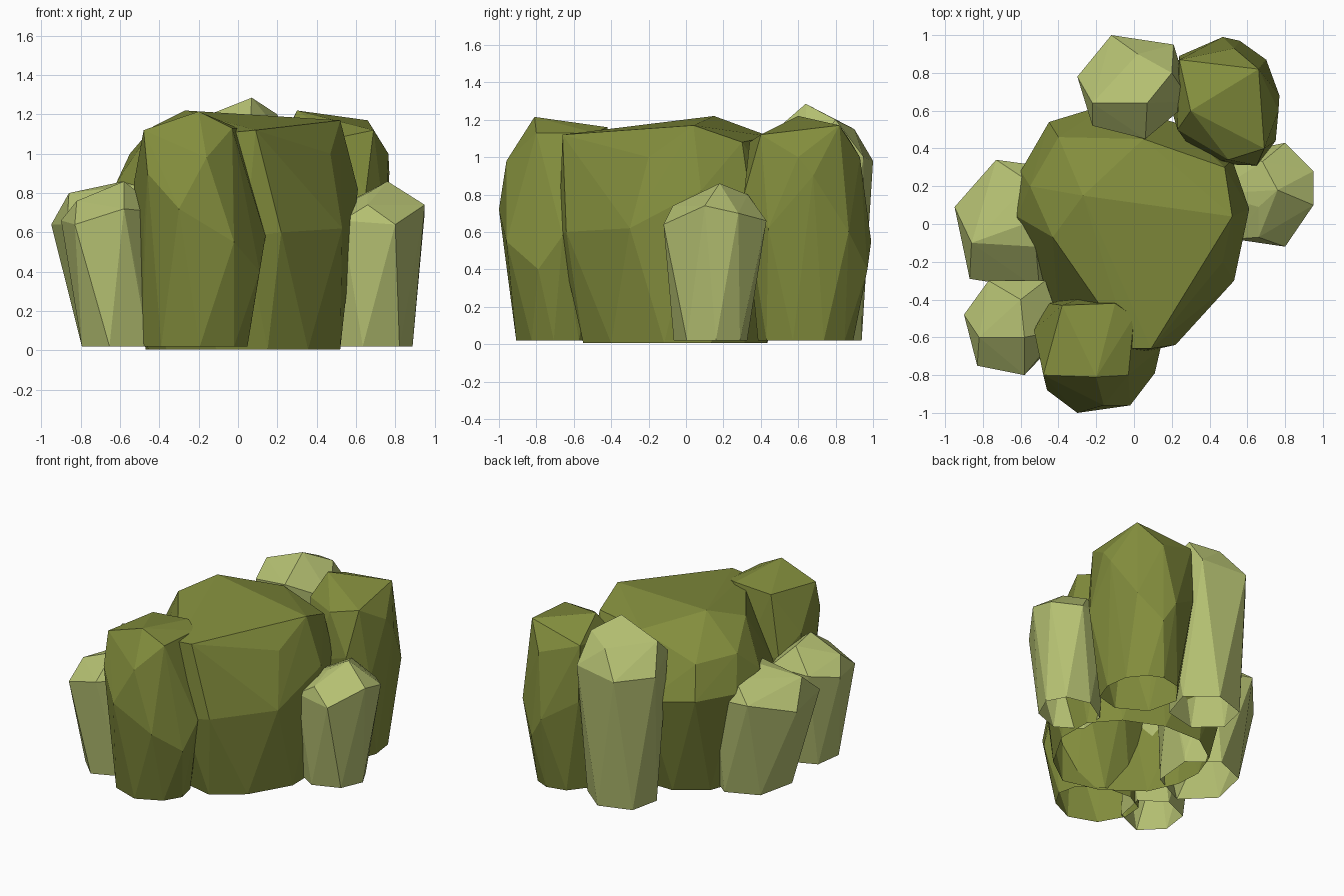
import bpy, bmesh, math


def material(name, rgb):
    m = bpy.data.materials.new(name)
    m.diffuse_color = (*rgb, 1)
    return m


DARK = material("dark olive", (0.226, 0.268, 0.046))
LIGHT = material("pale olive", (0.462, 0.530, 0.168))


def lump(name, mat, outline, top, base, z0=0.02, band=0.0):
    """Faceted shrub, open below: widest outline (x, y, z), crown points, and a
    foot staggered by half a side, base = (centre x, y, scale x, y)."""
    cx, cy, sx, sy = base
    n = len(outline)
    ox = sum(p[0] for p in outline) / n
    oy = sum(p[1] for p in outline) / n
    grow = 1 / math.cos(math.pi / n)
    pts = list(outline) + list(top)
    for (x, y, _), (u, v, _) in zip(outline, outline[1:] + outline[:1]):
        fx = cx + ((x + u) / 2 - ox) * sx * grow
        fy = cy + ((y + v) / 2 - oy) * sy * grow
        pts += [(fx, fy, h) for h in {z0, z0 + band}]
    bm = bmesh.new()
    for p in pts:
        bm.verts.new(p)
    res = bmesh.ops.convex_hull(bm, input=bm.verts)
    junk = {g for g in res["geom_interior"] + res["geom_unused"]
            if isinstance(g, bmesh.types.BMVert)}
    bmesh.ops.delete(bm, geom=list(junk), context='VERTS')
    bmesh.ops.recalc_face_normals(bm, faces=bm.faces)
    # open underside
    floor = [f for f in bm.faces if all(v.co.z < z0 + 0.001 for v in f.verts)]
    bmesh.ops.delete(bm, geom=floor, context='FACES')
    me = bpy.data.meshes.new(name)
    bm.to_mesh(me)
    bm.free()
    me.materials.append(mat)
    ob = bpy.data.objects.new(name, me)
    bpy.context.collection.objects.link(ob)
    return ob


# large central shrub
lump("main_bush", DARK,
     [(-0.60, 0.28, 0.75), (-0.45, 0.54, 0.75), (-0.12, 0.64, 0.7),
      (0.24, 0.53, 0.75), (0.52, 0.34, 0.8), (0.61, 0.08, 0.82),
      (0.53, -0.30, 0.62), (0.22, -0.64, 0.6), (0.04, -0.68, 0.58),
      (-0.40, -0.48, 0.6), (-0.57, -0.20, 0.6), (-0.62, 0.04, 0.85)],
     [(0.52, 0.04, 1.17), (0.47, -0.2, 1.0), (0.09, -0.66, 1.12),
      (-0.02, -0.66, 1.11), (-0.43, -0.07, 1.14), (-0.27, 0.15, 1.22),
      (-0.40, 0.46, 0.98), (0.05, 0.45, 1.11), (0.48, 0.30, 1.08),
      (-0.55, 0.2, 1.0)],
     (0.0, -0.02, 0.81, 0.76), 0.005)

# front dark shrub
lump("front_bush", DARK,
     [(-0.53, -0.56, 0.85), (-0.48, -0.78, 0.6), (-0.30, -1.0, 0.72),
      (-0.02, -0.96, 0.55), (0.11, -0.79, 0.4), (0.14, -0.66, 0.58),
      (0.04, -0.45, 0.7), (-0.22, -0.37, 0.7), (-0.45, -0.42, 0.7)],
     [(-0.48, -0.8, 1.12), (-0.2, -0.81, 1.215), (-0.03, -0.8, 1.13),
      (0.0, -0.49, 1.13), (-0.10, -0.42, 1.16), (-0.38, -0.43, 1.14),
      (-0.16, -0.96, 0.98), (-0.46, -0.88, 0.9)],
     (-0.22, -0.66, 0.80, 0.74), 0.02)

# back right dark shrub
lump("back_bush", DARK,
     [(0.20, 0.6, 0.7), (0.24, 0.89, 0.7), (0.47, 0.99, 0.55),
      (0.56, 0.97, 0.4), (0.70, 0.87, 0.6), (0.77, 0.68, 0.9),
      (0.75, 0.44, 0.62), (0.65, 0.31, 0.8), (0.36, 0.32, 0.7)],
     [(0.30, 0.60, 1.22), (0.24, 0.87, 1.10), (0.53, 0.93, 1.0),
      (0.66, 0.82, 1.17), (0.69, 0.40, 1.12), (0.50, 0.34, 1.08),
      (0.765, 0.6, 1.0), (0.23, 0.50, 1.06)],
     (0.50, 0.66, 0.82, 0.72), 0.02)

# pale shoots around the cluster
lump("right_shoot", LIGHT,
     [(0.95, 0.10, 0.74), (0.95, 0.28, 0.70), (0.80, 0.43, 0.66),
      (0.56, 0.38, 0.66), (0.42, 0.16, 0.68), (0.53, -0.08, 0.66),
      (0.80, -0.12, 0.64)],
     [(0.76, 0.18, 0.86), (0.66, 0.09, 0.80), (0.68, 0.33, 0.80),
      (0.66, -0.07, 0.74)],
     (0.68, 0.14, 0.80, 0.70), 0.02, 0.07)

lump("left_shoot", LIGHT,
     [(-0.95, 0.09, 0.64), (-0.73, 0.34, 0.72), (-0.44, 0.30, 0.68),
      (-0.30, 0.0, 0.68), (-0.50, -0.35, 0.66), (-0.87, -0.29, 0.64)],
     [(-0.86, -0.10, 0.80), (-0.58, 0.0, 0.86), (-0.55, 0.22, 0.82),
      (-0.52, -0.12, 0.84)],
     (-0.55, 0.02, 0.76, 0.76), 0.02, 0.07)

lump("front_left_shoot", LIGHT,
     [(-0.90, -0.48, 0.66), (-0.77, -0.30, 0.70), (-0.47, -0.30, 0.70),
      (-0.38, -0.56, 0.70), (-0.58, -0.80, 0.72), (-0.83, -0.75, 0.64)],
     [(-0.82, -0.60, 0.76), (-0.58, -0.60, 0.86), (-0.60, -0.40, 0.84)],
     (-0.61, -0.54, 0.76, 0.76), 0.02, 0.07)

lump("back_shoot", LIGHT,
     [(-0.30, 0.78, 0.98), (-0.12, 1.0, 0.98), (0.21, 0.95, 1.0),
      (0.30, 0.65, 1.0), (0.06, 0.45, 1.12), (-0.22, 0.52, 1.06)],
     [(0.07, 0.64, 1.285), (-0.22, 0.64, 1.17), (0.20, 0.80, 1.2),
      (0.02, 0.9, 1.15)],
     (0.0, 0.72, 0.78, 0.76), 0.02, 0.07)
